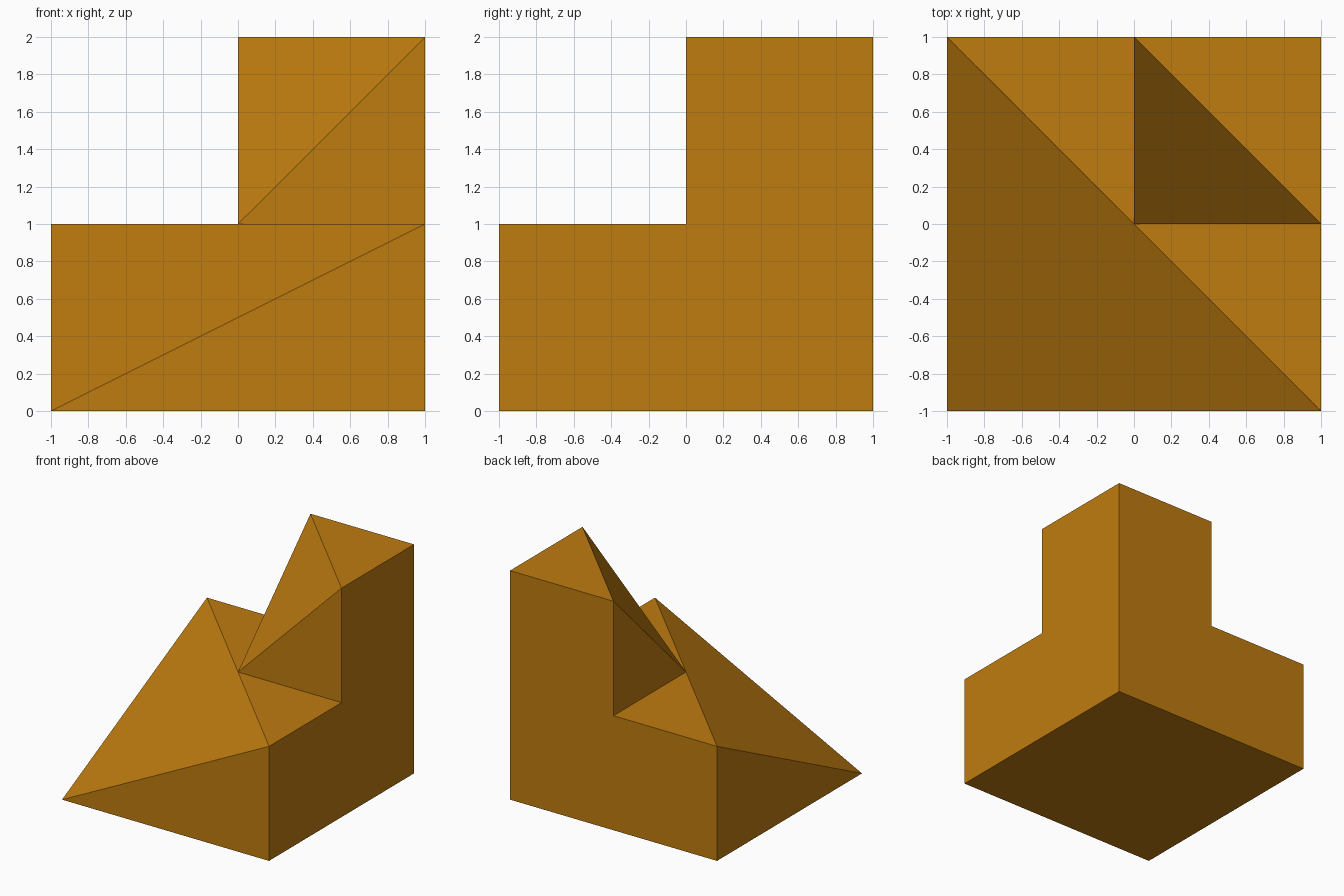
import bpy
import bmesh

cube = bpy.data.objects.get("Cube")
if cube:
    bpy.data.objects.remove(cube, do_unlink=True)

# Single flat colour
ochre = bpy.data.materials.new("ochre")
ochre.use_nodes = True
colour = (0.52, 0.2, 0.005, 1)
ochre.diffuse_color = colour
ochre.node_tree.nodes["Principled BSDF"].inputs["Base Color"].default_value = colour

# Named corners of the stepped block
corners = {
    # floor
    "a": (-1, -1, 0), "b": (1, -1, 0), "c": (1, 1, 0), "d": (-1, 1, 0),
    # lower step
    "e": (1, -1, 1), "f": (-1, 1, 1), "g": (0, 0, 1), "h": (1, 0, 1), "i": (0, 1, 1),
    # upper step
    "j": (1, 0, 2), "k": (0, 1, 2), "l": (1, 1, 2),
}

# Each word lists the corners around one flat face
lower_step = ["adcb", "abe", "afd", "aegf", "ehg", "gif"]
upper_step = ["ghj", "gki", "gjk", "jlk"]
tall_walls = ["bcljhe", "cdfikl"]

bm = bmesh.new()
verts = {name: bm.verts.new(co) for name, co in corners.items()}
for face in lower_step + upper_step + tall_walls:
    bm.faces.new([verts[name] for name in face])
bmesh.ops.recalc_face_normals(bm, faces=bm.faces[:])

mesh = bpy.data.meshes.new("stepped_corner_block")
bm.to_mesh(mesh)
bm.free()
mesh.materials.append(ochre)
block = bpy.data.objects.new("stepped_corner_block", mesh)
bpy.context.collection.objects.link(block)
